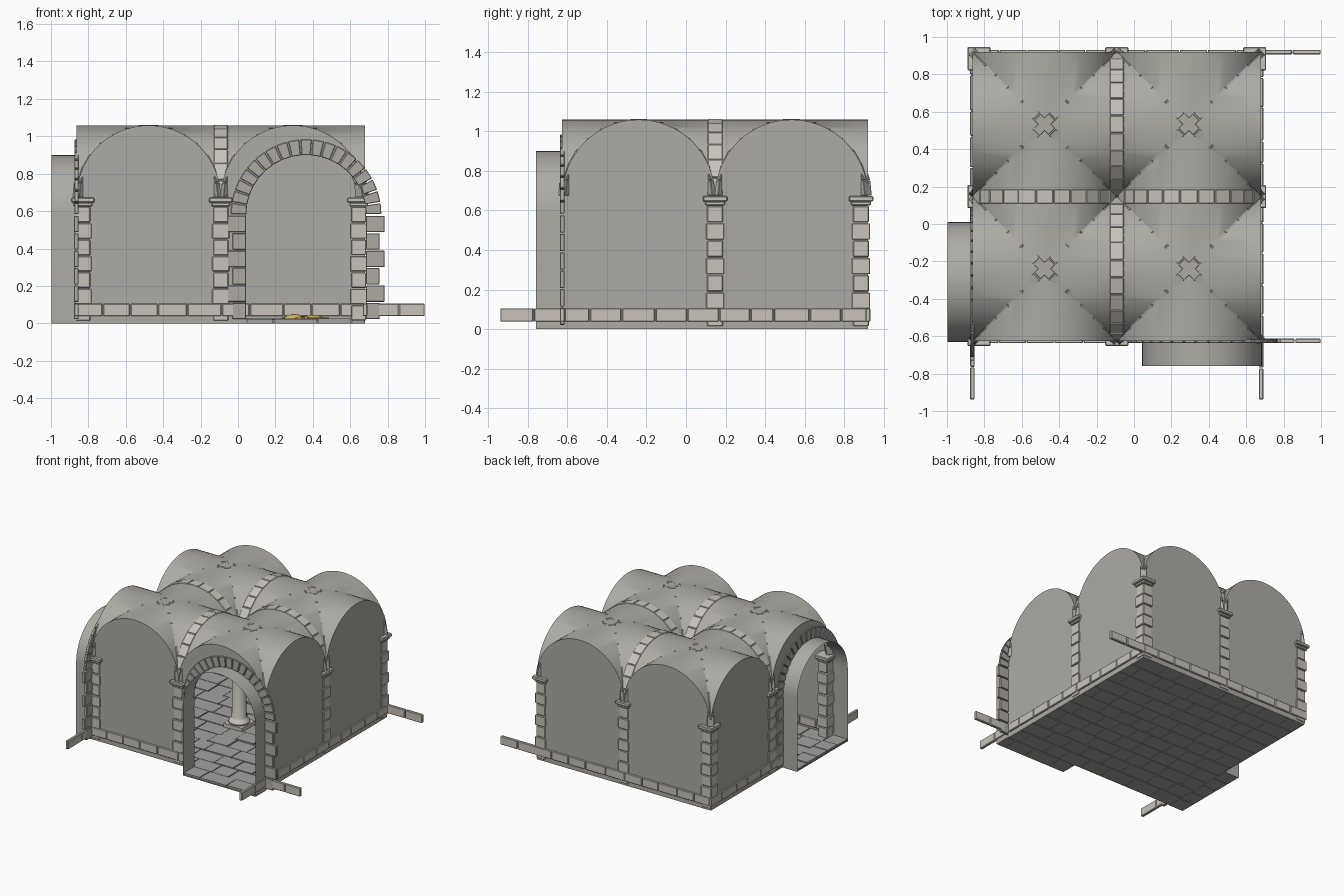
import bpy, bmesh, random
from math import sin, cos, pi, sqrt
from mathutils import Matrix, Vector

if "Cube" in bpy.data.objects:
    bpy.data.objects.remove(bpy.data.objects["Cube"])

random.seed(4)
CX, CY, R, ZS = -0.092, 0.147, 0.386, 0.672      # plan centre, bay half width, spring height
DR, DZ, DOFF, DEPTH = 0.32, 0.58, 0.07, 0.133    # doorway radius, spring, offset, depth
T = Matrix.Translation


def rot(a):
    return Matrix.Rotation(a, 4, 'Z')


def material(name, c):
    m = bpy.data.materials.new(name)
    m.diffuse_color = (*c, 1)
    m.use_nodes = True
    m.node_tree.nodes["Principled BSDF"].inputs["Base Color"].default_value = m.diffuse_color
    return m


WALL = material("plaster", (0.42, 0.41, 0.38))
STONE = material("light_stone", (0.58, 0.55, 0.5))
RIB = material("rib_stone", (0.42, 0.4, 0.37))
FLOOR = material("paving", (0.36, 0.36, 0.35))
GOLD = material("gold", (0.8, 0.55, 0.15))


def finish(bm, name, mat, bevel=0.0, smooth=None):
    bmesh.ops.remove_doubles(bm, verts=bm.verts, dist=1e-5)
    me = bpy.data.meshes.new(name)
    bm.to_mesh(me)
    bm.free()
    ob = bpy.data.objects.new(name, me)
    bpy.context.collection.objects.link(ob)
    me.materials.append(mat)
    if bevel:
        b = ob.modifiers.new("bevel", 'BEVEL')
        b.width, b.segments = bevel, 1
    if smooth:
        bpy.ops.object.select_all(action='DESELECT')
        ob.select_set(True)
        bpy.context.view_layer.objects.active = ob
        bpy.ops.object.shade_smooth_by_angle(angle=smooth)
    return ob


def face(bm, M, pts):
    clean = [p for i, p in enumerate(pts) if (Vector(p) - Vector(pts[i - 1])).length > 1e-6]
    if len(clean) > 2:
        bm.faces.new([bm.verts.new(M @ Vector(p)) for p in clean])


def box(bm, M, lo, hi):
    lo, hi = Vector(lo), Vector(hi)
    bmesh.ops.create_cube(bm, size=1, matrix=M @ T((lo + hi) / 2) @ Matrix.Diagonal((*(hi - lo), 1)))


def arch(bm, M, n, ri, ro, w, sx=1.0, gap=0.012):
    # ring of separate wedge stones in the local xz plane
    for i in range(n):
        a = [pi * i / n + gap / 2, pi * (i + 1) / n - gap / 2]
        v = [bm.verts.new(M @ Vector((sx * r * cos(t), y, r * sin(t))))
             for y in (-w / 2, w / 2) for t, r in ((a[0], ri), (a[0], ro), (a[1], ro), (a[1], ri))]
        for f in ((0, 1, 2, 3), (7, 6, 5, 4), (0, 4, 5, 1), (1, 5, 6, 2), (2, 6, 7, 3), (3, 7, 4, 0)):
            bm.faces.new([v[k] for k in f])


def lathe(bm, M, prof, n):
    for (r0, z0), (r1, z1) in zip(prof, prof[1:]):
        for k in range(n):
            a, b = 2 * pi * k / n, 2 * pi * (k + 1) / n
            face(bm, M, [(r0 * cos(a), r0 * sin(a), z0), (r0 * cos(b), r0 * sin(b), z0),
                         (r1 * cos(b), r1 * sin(b), z1), (r1 * cos(a), r1 * sin(a), z1)])


def half(r, u):
    return sqrt(max(0.0, r * r - u * u))


BAYS = [(i, j, T((CX + (2 * i - 1) * R, CY + (2 * j - 1) * R, 0))) for i in (0, 1) for j in (0, 1)]

# groin vaults: four webs per bay
bm = bmesh.new()
us = [R * cos(pi * k / 32) for k in range(33)]
for i, j, B in BAYS:
    for k in range(4):
        M = B @ rot(k * pi / 2)
        for a, b in zip(us, us[1:]):
            za, zb = ZS + half(R, a), ZS + half(R, b)
            face(bm, M, [(b, -R, zb), (a, -R, za), (a, -abs(a), za), (b, -abs(b), zb)])
finish(bm, "groin_vaults", WALL, smooth=0.6)

# outer walls, with the two arched openings
bm = bmesh.new()
for i, j, B in BAYS:
    for k in range(4):
        if not (j == 0, i == 1, j == 1, i == 0)[k]:
            continue
        M = B @ rot(k * pi / 2)
        door = (i, j, k) in ((1, 0, 0), (0, 0, 3))
        xs = list(us)
        if door:
            xs += [min(R, DOFF + DR * cos(pi * q / 24)) for q in range(25)]
        xs.sort()
        for a, b in zip(xs, xs[1:]):
            if b - a < 1e-5:
                continue
            cut = door and abs((a + b) / 2 - DOFF) < DR
            low = [DZ + half(DR, u - DOFF) if cut else 0.0 for u in (a, b)]
            face(bm, M, [(a, -R, low[0]), (b, -R, low[1]),
                         (b, -R, ZS + half(R, b)), (a, -R, ZS + half(R, a))])
finish(bm, "walls", WALL)

# doorway tunnels, arch rings and jamb stones
DOORS = [BAYS[2][2] @ T((DOFF, -R, 0)), BAYS[0][2] @ rot(-pi / 2) @ T((DOFF, -R, 0))]
tun, ring = bmesh.new(), bmesh.new()
for M in DOORS:
    p = [(DR, 0)] + [(DR * cos(pi * q / 24), DZ + DR * sin(pi * q / 24)) for q in range(25)] + [(-DR, 0)]
    for (a, za), (b, zb) in zip(p, p[1:]):
        face(tun, M, [(a, 0, za), (a, -DEPTH, za), (b, -DEPTH, zb), (b, 0, zb)])
    arch(ring, M @ T((0, 0, DZ)), 19, DR, DR + 0.083, 0.022, gap=0.02)
    for s in (-1, 1):
        for q in range(6):
            z, w = 0.022 + q * 0.093, (0.1 if q % 2 else 0.073)
            x0, x1 = sorted((s * DR, s * (DR + w)))
            box(ring, M, (x0, -0.012, z), (x1, 0.012, z + 0.087))
finish(tun, "doorway_tunnels", WALL, smooth=0.6)
finish(ring, "doorway_stones", RIB, 0.003)

# transverse ribs between bays
bm = bmesh.new()
for s in (-R, R):
    arch(bm, T((CX + s, CY, ZS)), 13, R - 0.045, R + 0.005, 0.075)
    arch(bm, T((CX, CY + s, ZS)) @ rot(pi / 2), 13, R - 0.045, R + 0.005, 0.075)
finish(bm, "transverse_ribs", STONE, 0.003)

# diagonal ribs crossing each bay
bm = bmesh.new()
for i, j, B in BAYS:
    for a in (pi / 4, -pi / 4):
        arch(bm, B @ T((0, 0, ZS)) @ rot(a), 15, R - 0.035, R + 0.003, 0.05, sx=sqrt(2))
finish(bm, "diagonal_ribs", RIB, 0.002)

# wall and corner pilasters of stacked blocks, with capitals
blk, cap = bmesh.new(), bmesh.new()
for i in (-1, 0, 1):
    for j in (-1, 0, 1):
        if (i, j) in ((0, 0), (1, -1)):
            continue
        M = T((CX + i * (2 * R - 0.035), CY + j * (2 * R - 0.035), 0))
        for q in range(7):
            h = 0.046 if q % 2 else 0.04
            z = 0.015 + q * 0.0875
            box(blk, M, (-h, -h, z), (h, h, z + 0.082))
        box(cap, M, (-0.05, -0.05, 0.625), (0.05, 0.05, 0.645))
        box(cap, M, (-0.062, -0.062, 0.645), (0.062, 0.062, 0.672))
finish(blk, "pilaster_blocks", STONE, 0.004)
finish(cap, "pilaster_capitals", STONE, 0.005)

# central round column
bm = bmesh.new()
M = T((CX, CY, 0))
box(bm, M, (-0.082, -0.082, 0.015), (0.082, 0.082, 0.05))
lathe(bm, M, [(0, 0.05), (0.076, 0.05), (0.08, 0.062), (0.074, 0.075), (0.062, 0.085), (0.055, 0.1),
              (0.05, 0.57), (0.058, 0.58), (0.058, 0.592), (0.052, 0.6), (0.07, 0.64), (0, 0.64)], 20)
box(bm, M, (-0.08, -0.08, 0.64), (0.08, 0.08, 0.675))
finish(bm, "centre_column", STONE, smooth=0.6)

# base course of stones, running past the corners
bm = bmesh.new()
X0, X1, Y0, Y1 = CX - 2 * R, CX + 2 * R, CY - 2 * R, CY + 2 * R
for p, q in (((X0, Y1), (1, Y1)), ((X0, Y0), (0.045, Y0)), ((0.69, Y0), (1, Y0)),
             ((X1, -0.94), (X1, Y1 + 0.012)), ((X0, 0.01), (X0, Y1 + 0.012)), ((X0, -0.94), (X0, Y0))):
    d = Vector(q) - Vector(p)
    n = max(2, round(d.length / 0.155))
    cuts = [(k + (random.uniform(-0.15, 0.15) if 0 < k < n else 0)) * d.length / n for k in range(n + 1)]
    M = T((*p, 0)) @ rot(pi / 2 if abs(d.y) > abs(d.x) else 0)
    for a, b in zip(cuts, cuts[1:]):
        box(bm, M, (a + 0.002, -0.012, 0.038), (b - 0.002, 0.012, 0.105))
finish(bm, "base_course", STONE, 0.004)

# paving slabs in staggered rows, hall and thresholds
bm = bmesh.new()
for x0, y0, x1, y1 in ((X0, Y0, X1, Y1), (0.045, Y0 - DEPTH, X1, Y0), (X0 - DEPTH, -0.63, X0, 0.01)):
    n = max(1, round((y1 - y0) / 0.14))
    box(bm, Matrix(), (x0, y0, 0.004), (x1, y1, 0.01))
    for r in range(n):
        ya, yb = y0 + (y1 - y0) * r / n, y0 + (y1 - y0) * (r + 1) / n
        x = x0
        while x < x1 - 0.001:
            e = min(x1, x + random.uniform(0.13, 0.25))
            if x1 - e < 0.06:
                e = x1
            box(bm, Matrix(), (x + 0.003, ya + 0.003, 0), (e - 0.003, yb - 0.003, random.uniform(0.018, 0.026)))
            x = e
finish(bm, "paving_slabs", FLOOR)

# low heaps of gold with loose coins
bm = bmesh.new()
for x, y, r, h in ((0.3, 0.7, 0.075, 0.03), (0.4, 0.74, 0.075, 0.026), (0.35, 0.63, 0.06, 0.018)):
    lathe(bm, T((x, y, 0.02)), [(r, 0), (r * 0.7, h * 0.5), (r * 0.3, h * 0.9), (0, h)], 14)
for k in range(24):
    M = T((random.uniform(0.22, 0.48), random.uniform(0.57, 0.82), 0.026))
    lathe(bm, M, [(0.01, 0), (0.01, 0.004), (0, 0.004)], 10)
finish(bm, "gold_heap", GOLD)
